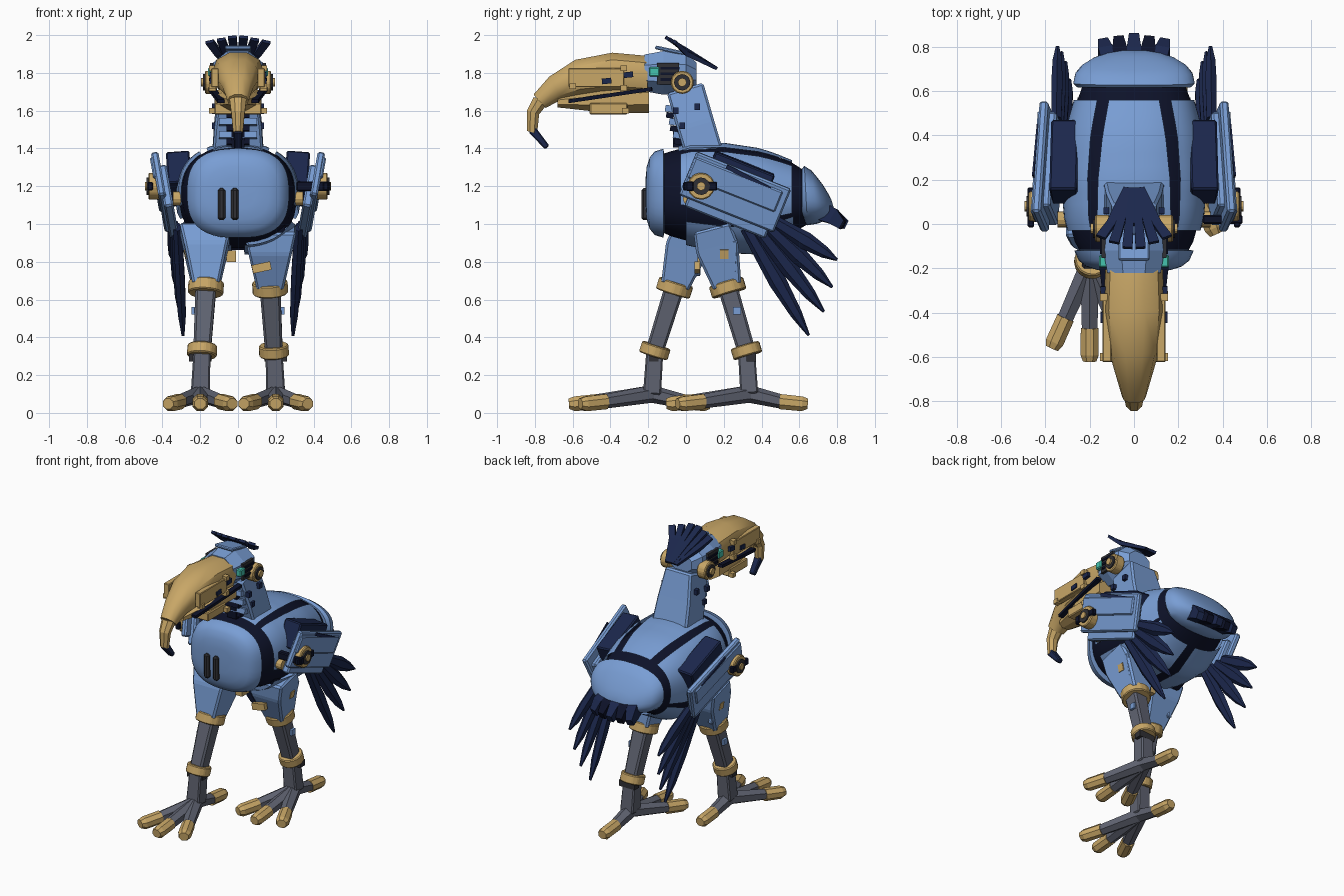
import bpy, bmesh, math
from mathutils import Vector, Matrix, Euler

if "Cube" in bpy.data.objects:
    bpy.data.objects.remove(bpy.data.objects["Cube"])

def material(name, rgb):
    m = bpy.data.materials.new(name)
    m.diffuse_color = (*rgb, 1)
    m.use_nodes = True
    m.node_tree.nodes["Principled BSDF"].inputs["Base Color"].default_value = m.diffuse_color
    return m

BLUE = material("sky blue", (0.19, 0.34, 0.66))
NAVY = material("navy", (0.011, 0.020, 0.072))
INK = material("ink", (0.004, 0.006, 0.022))
TAN = material("tan", (0.58, 0.385, 0.135))
GREY = material("grey", (0.115, 0.125, 0.165))
SLOT = material("charcoal", (0.03, 0.03, 0.035))
TEAL = material("teal", (0.06, 0.55, 0.43))

def finish(name, bm, mat, bevel=0, smooth=False):
    if bevel:
        bmesh.ops.bevel(bm, geom=bm.edges[:], offset=bevel, segments=1, affect='EDGES')
    bmesh.ops.recalc_face_normals(bm, faces=bm.faces[:])
    me = bpy.data.meshes.new(name)
    bm.to_mesh(me)
    bm.free()
    me.materials.append(mat)
    if smooth:
        me.polygons.foreach_set("use_smooth", [True] * len(me.polygons))
        me.set_sharp_from_angle(angle=math.radians(40))
    ob = bpy.data.objects.new(name, me)
    bpy.context.collection.objects.link(ob)
    return ob

def loft(name, rings, mat, bevel=0, smooth=False):
    bm = bmesh.new()
    vs = [[bm.verts.new(p) for p in r] for r in rings]
    n = len(vs[0])
    for a, b in zip(vs, vs[1:]):
        for i in range(n):
            bm.faces.new((a[i], a[(i + 1) % n], b[(i + 1) % n], b[i]))
    bm.faces.new(vs[0])
    bm.faces.new(vs[-1])
    return finish(name, bm, mat, bevel, smooth)

def beam(name, pts, sizes, mat, u=(1, 0, 0), n=4, bevel=0):
    """Straight bar through pts with (width along u, depth) at each point."""
    pts = [Vector(p) for p in pts]
    d = (pts[-1] - pts[0]).normalized()
    u = Vector(u)
    u = (u - d * u.dot(d)).normalized()
    v = d.cross(u)
    k = 0.5 / math.cos(math.pi / n)
    ang = [math.pi * (2 * i + 1) / n for i in range(n)]
    rings = [[p + u * (k * w * math.cos(a)) + v * (k * h * math.sin(a)) for a in ang]
             for p, (w, h) in zip(pts, sizes)]
    return loft(name, rings, mat, bevel)

def box(name, loc, size, mat, rx=0, ry=0, bevel=0):
    bm = bmesh.new()
    rot = Euler((math.radians(rx), math.radians(ry), 0)).to_matrix().to_4x4()
    bmesh.ops.create_cube(bm, size=1, matrix=Matrix.Translation(loc) @ rot @ Matrix.Diagonal((*size, 1)))
    return finish(name, bm, mat, bevel)

def disc(name, p, q, r, mat, n=12, bevel=0):
    return beam(name, [p, q], [(2 * r, 2 * r)] * 2, mat, (0, 0.2, 1), n, bevel)

def spow(c, e):
    return math.copysign(abs(c) ** e, c)

def section(y, zc, w, h, tilt=0, n=32, e=0.85):
    t = math.radians(tilt)
    out = []
    for i in range(n):
        a = math.pi * (2 * i + 1) / n
        x, z = w * spow(math.sin(a), e), h * spow(math.cos(a), e)
        out.append((x, y - z * math.sin(t), zc + z * math.cos(t)))
    return out

# Torso outline: y, half width, bottom, top
BODY = [(-.14, .25, .95, 1.38), (-.08, .285, .92, 1.40), (.02, .315, .89, 1.43), (.2, .33, .855, 1.43),
        (.4, .315, .845, 1.40), (.55, .275, .93, 1.345), (.66, .235, 1.0, 1.27)]

def body_at(y):
    for a, b in zip(BODY, BODY[1:]):
        if y <= b[0] or b is BODY[-1]:
            t = (y - a[0]) / (b[0] - a[0])
            return [p + (q - p) * t for p, q in zip(a, b)]

def panel(name, y0, y1, start, end, scale):
    """Curved armour plate; start and end give edge angles from the top at front and rear."""
    bm = bmesh.new()
    grid = []
    for j in range(11):
        t = j / 10
        y, w, lo, hi = body_at(y0 + (y1 - y0) * t)
        row = []
        for i in range(13):
            a0, a1 = (p[0] + (p[1] - p[0]) * t for p in (start, end))
            a = math.radians(a0 + (a1 - a0) * i / 12)
            row.append(bm.verts.new((w * scale * spow(math.sin(a), .85), y,
                                     (lo + hi) / 2 + (hi - lo) / 2 * scale * spow(math.cos(a), .85))))
        grid.append(row)
    for r, s in zip(grid, grid[1:]):
        for i in range(12):
            bm.faces.new((r[i], r[i + 1], s[i + 1], s[i]))
    bmesh.ops.solidify(bm, geom=bm.faces[:], thickness=0.02)
    finish(name, bm, BLUE, 0, True)

# Torso core and armour
loft("torso_core", [section(y, (lo + hi) / 2, w * .94, (hi - lo) * .47) for y, w, lo, hi in BODY], INK, 0, True)
panel("back_panel", -.04, .56, (-29, -21), (29, 21), 1.0)
for s in (-1, 1):
    panel("side_panel", -.03, .56, (s * 37, s * 34), (s * 100, s * 110), 1.0)
    panel("belly_panel", .0, .57, (s * 119, s * 115), (s * 176, s * 176), 1.03)
loft("chest_dome", [section(y, 1.163, w, h, 0, 40, .74) for y, w, h in
     [(-.214, .09, .08), (-.208, .165, .14), (-.192, .215, .19), (-.165, .25, .222), (-.12, .27, .236), (-.115, .24, .21)]],
     BLUE, 0, True)
loft("rump_dome", [section(y, z, w, h, t) for y, z, w, h, t in
     [(.615, 1.15, .255, .145, 0), (.635, 1.15, .275, .158, 3), (.68, 1.142, .265, .142, 6), (.715, 1.132, .235, .117, 10),
      (.745, 1.12, .185, .09, 13), (.768, 1.105, .12, .058, 15), (.778, 1.1, .06, .03, 16)]], BLUE, 0, True)
for x in (-.087, -.017):
    box("chest_slot", (x, -.216, 1.105), (.04, .04, .17), SLOT, bevel=.012)

# Tail feathers under the rump
for i in range(-2, 3):
    beam("tail_feather", [(i * .05, .66, 1.09), (i * .065, .78, 1.04), (i * .07, .85 - abs(i) * .012, .995)],
         [(.06, .11), (.065, .085), (.045, .05)], INK if i % 2 else NAVY)

# Neck
beam("neck", [(0, .095, 1.38), (0, .05, 1.53), (0, -.005, 1.72)], [(.27, .2), (.25, .2), (.2, .2)], BLUE, bevel=.012)
box("neck_back_plate", (0, .13, 1.565), (.17, .025, .25), BLUE, 17, 0, .006)
box("neck_joint", (0, -.03, 1.455), (.07, .08, .1), INK)
for z in (1.47, 1.54, 1.61):
    box("neck_front_step", (0, -.04 - (z - 1.46) * .3, z), (.2, .05, .035), BLUE, -10)
    box("neck_front_gap", (0, -.04 - (z - 1.46) * .3, z - .035), (.12, .04, .03), INK, -10)
for s in (-1, 1):
    for y, z in ((-.02, 1.52), (-.055, 1.6), (.06, 1.62)):
        box("neck_bolt", (s * .122, y, z), (.03, .03, .035), NAVY)

# Head
loft("head", [section(y, z, w, h, 0, 8, 1) for y, z, w, h in
     [(-.22, 1.8, .13, .105), (-.12, 1.8, .15, .125), (.0, 1.8, .14, .115), (.055, 1.79, .09, .07)]], BLUE)
box("brow_plate", (0, -.08, 1.918), (.14, .17, .02), BLUE, -12, 0, .006)
for s in (-1, 1):
    box("cheek_vent", (s * .138, -.095, 1.795), (.018, .115, .115), SLOT)
    for i in range(3):
        box("vent_bar", (s * .145, -.085, 1.765 + i * .03), (.018, .1, .014), INK)
    box("eye", (s * .138, -.168, 1.805), (.04, .055, .05), TEAL, bevel=.006)
    disc("ear_ring", (s * .11, -.02, 1.75), (s * .175, -.02, 1.75), .06, TAN, bevel=.006)
    disc("ear_hub", (s * .16, -.02, 1.75), (s * .185, -.02, 1.75), .042, SLOT)
    disc("ear_cap", (s * .18, -.02, 1.75), (s * .197, -.02, 1.75), .022, TAN)

# Crest fan, narrow at the nape and wide above the brow
for i in range(6):
    f = (i - 2.5) / 2.5
    beam("crest_feather", [(f * .035, .16, 1.825), (f * .105, 0, 1.925 - .02 * abs(f)), (f * .15, -.12 + .06 * abs(f), 1.995 - .03 * abs(f))],
         [(.024, .018), (.04, .026), (.046, .018)], NAVY)

# Beak
loft("upper_beak", [section(y, z, w, h, t, 10, .9) for y, z, w, h, t in
     [(-.205, 1.785, .13, .11, 0), (-.39, 1.8, .138, .112, 0), (-.57, 1.775, .115, .1, 10), (-.69, 1.72, .08, .072, 30),
      (-.775, 1.65, .055, .05, 42)]], TAN, 0, True)
beam("beak_hook", [(0, -.765, 1.66), (0, -.81, 1.59), (0, -.815, 1.485)], [(.09, .085), (.072, .068), (.052, .055)], TAN, n=8)
beam("beak_tip", [(0, -.815, 1.5), (0, -.735, 1.405)], [(.05, .045), (.04, .03)], NAVY, bevel=.006)
loft("lower_beak", [section(y, z, w, h, 0, 8, 1) for y, z, w, h in
     [(-.195, 1.665, .135, .085), (-.45, 1.655, .12, .068), (-.68, 1.645, .055, .03)]], TAN)
box("jaw_block", (0, -.41, 1.61), (.25, .2, .06), TAN, bevel=.006)
for s in (-1, 1):
    box("beak_side_plate", (s * .122, -.475, 1.775), (.04, .295, .1), TAN, bevel=.004)
    beam("mouth_line", [(s * .09, -.62, 1.65), (s * .14, -.18, 1.715)], [(.035, .02)] * 2, INK)
    box("nostril", (s * .14, -.42, 1.757), (.02, .05, .03), NAVY, 6)
    box("nostril", (s * .135, -.305, 1.79), (.03, .05, .03), NAVY, 6)
    for y, z in ((-.33, 1.72), (-.33, 1.825), (-.6, 1.73), (-.32, 1.6)):
        box("beak_stud", (s * .135, y, z), (.035, .035, .03), TAN)

# Wings
for s in (-1, 1):
    box("wing_plate", (s * .405, .26, 1.17), (.04, .54, .25), BLUE, -22, s * 10, .01)
    box("wing_rail", (s * .427, .26, 1.21), (.03, .5, .12), BLUE, -22, s * 10, .008)
    box("wing_under_plate", (s * .37, .25, 1.12), (.05, .46, .24), BLUE, -22, s * 10, .01)
    box("shoulder_block", (s * .31, .28, 1.24), (.125, .34, .18), NAVY, -22, s * 4, .008)
    box("wing_stripe", (s * .444, .33, 1.245), (.008, .26, .022), NAVY, -28, s * 10)
    disc("wing_hinge", (s * .41, .08, 1.2), (s * .475, .08, 1.2), .07, TAN, bevel=.006)
    disc("hinge_hub", (s * .46, .08, 1.2), (s * .485, .08, 1.2), .045, SLOT)
    disc("hinge_cap", (s * .48, .08, 1.2), (s * .493, .08, 1.2), .022, TAN)
    box("hinge_arm", (s * .465, .075, 1.2), (.03, .18, .045), INK, bevel=.006)
    disc("shoulder_pin", (s * .3, .02, 1.135), (s * .345, .02, 1.135), .035, TAN)
    # Feather fan
    for i, (y, z) in enumerate(((.8, .81), (.775, .665), (.73, .535), (.65, .41))):
        base = Vector((s * (.35 - .01 * i), .47 - .05 * i, 1.01 - .01 * i))
        tip = Vector((s * (.345 - .018 * i), y, z))
        beam("wing_feather", [base, base.lerp(tip, .5), base.lerp(tip, .8), tip],
             [(.045, .06), (.05, .082), (.042, .055), (.015, .012)], NAVY, n=6)
box("hinge_shaft", (.4, .02, 1.2), (.18, .04, .05), INK, bevel=.006)

# Legs: side, knee y, ankle y
for s, ky, ay in ((-1, -.06, -.18), (1, .22, .335)):
    hip = Vector((s * .17, .06 + .35 * ky, .98))
    knee, ankle = Vector((s * .17, ky, .665)), Vector((s * .19, ay - .015 * s, .33))
    foot = Vector((s * .2, ay, .1))
    down = (ankle - knee).normalized()
    disc("hip_joint", (s * .08, .14, 1.0), (s * .25, .14, 1.0), .1, INK)
    beam("thigh", [hip, hip.lerp(knee, .35), knee], [(.28, .2), (.23, .23), (.14, .15)], BLUE, bevel=.012)
    mid = hip.lerp(knee, .55)
    box("thigh_plate", (s * .255, mid.y + .01, .82), (.03, .155, .2), BLUE, -s * 3, s * 12, .006)
    box("thigh_badge", (s * .275, mid.y + .02, .84), (.015, .045, .05), TAN, 0, s * 12)
    disc("knee_ring", knee - down * .03, knee + down * .035, .093, TAN, 14, .006)
    beam("shin", [knee, ankle], [(.11, .105), (.092, .095)], GREY, bevel=.012)
    box("shin_clip", (s * .235, knee.lerp(ankle, .4).y + .01, .54), (.02, .04, .04), BLUE)
    disc("ankle_ring", ankle - down * .03, ankle + down * .03, .078, TAN, 14, .006)
    box("ankle_clip", (s * .2, ay + .01, .295), (.12, .05, .045), SLOT)
    beam("lower_shin", [ankle, foot], [(.09, .09), (.1, .095)], GREY, bevel=.008)
    # Toes
    for dx, dy in ((0, -.44), (.17, -.38), (-.17, -.38), (0, .31)):
        tip = foot + Vector((dx, dy, -.052))
        d = Vector((dx, dy, 0)).normalized()
        knuckle = tip - d * .14 + Vector((0, 0, .012))
        side = (-d.y, d.x, 0)
        beam("toe", [foot, knuckle], [(.085, .08), (.07, .065)], GREY, side, 6)
        beam("toe_tip", [knuckle - d * .01, tip - d * .03, tip], [(.08, .08), (.082, .078), (.06, .055)], TAN, side, 8)
box("thigh_inset", (.125, .06, .77), (.1, .03, .045), TAN, 0, -12)
box("inner_hip_pin", (-.035, .1, .83), (.05, .08, .06), TAN)
